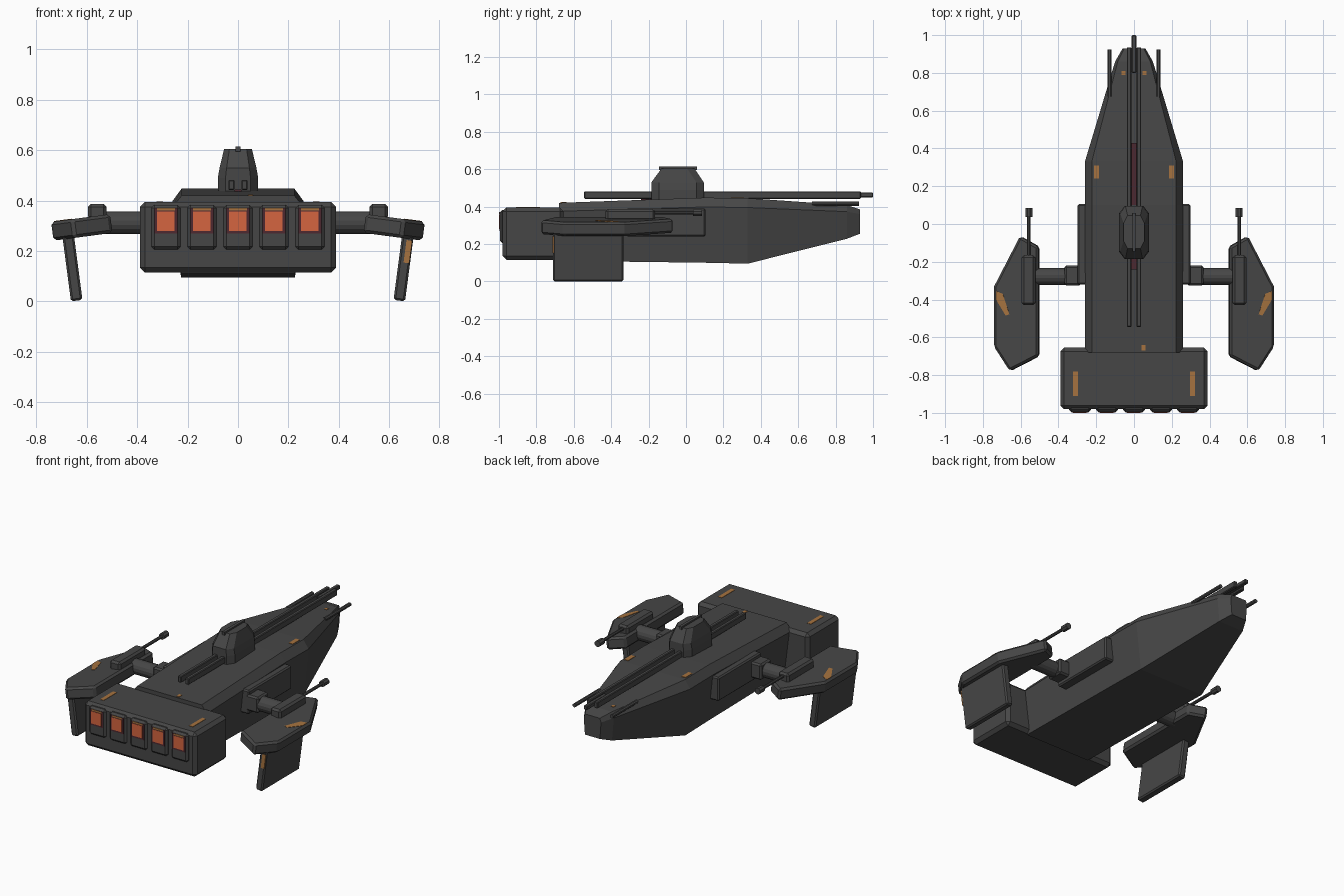
import bpy, bmesh, math
from mathutils import Matrix, Vector

if "Cube" in bpy.data.objects:
    bpy.data.objects.remove(bpy.data.objects["Cube"])


def material(name, rgb):
    m = bpy.data.materials.new(name)
    m.diffuse_color = (*rgb, 1)
    m.use_nodes = True
    m.node_tree.nodes["Principled BSDF"].inputs["Base Color"].default_value = m.diffuse_color
    return m


GREY = material("dark_grey_hull", (0.062, 0.062, 0.062))
TAN = material("worn_tan_paint", (0.38, 0.17, 0.05))
GLOW = material("engine_orange", (0.66, 0.13, 0.05))
MAROON = material("dark_maroon", (0.075, 0.022, 0.03))


def finish(name, bm, mat, bevel=0, mirror=False, matrix=None):
    if matrix:
        bmesh.ops.transform(bm, matrix=matrix, verts=bm.verts)
    bmesh.ops.recalc_face_normals(bm, faces=bm.faces)
    me = bpy.data.meshes.new(name)
    bm.to_mesh(me)
    bm.free()
    me.materials.append(mat)
    ob = bpy.data.objects.new(name, me)
    bpy.context.collection.objects.link(ob)
    if bevel:
        b = ob.modifiers.new("bevel", 'BEVEL')
        b.width, b.segments = bevel, 1
        b.limit_method = 'ANGLE'
    if mirror:
        ob.modifiers.new("mirror", 'MIRROR')
    return ob


def loft(name, rings, mat, **kw):
    """Skin a list of equal-length rings and cap both ends."""
    bm = bmesh.new()
    vs = [[bm.verts.new(p) for p in ring] for ring in rings]
    n = len(vs[0])
    for a, b in zip(vs, vs[1:]):
        for i in range(n):
            j = (i + 1) % n
            bm.faces.new((a[i], a[j], b[j], b[i]))
    bm.faces.new(vs[0])
    bm.faces.new(vs[-1])
    return finish(name, bm, mat, **kw)


def prism(name, pts, z0, z1, mat, **kw):
    return loft(name, [[(x, y, z) for x, y in pts] for z in (z0, z1)], mat, **kw)


def box(name, x, y, z, mat=GREY, **kw):
    pts = [(x[0], y[0]), (x[1], y[0]), (x[1], y[1]), (x[0], y[1])]
    return prism(name, pts, z[0], z[1], mat, **kw)


def tube(name, start, end, r, sides=12, mat=GREY, **kw):
    a, b = Vector(start), Vector(end)
    rot = (b - a).to_track_quat('Z', 'Y')
    ring = [rot @ Vector((r * math.cos(t), r * math.sin(t), 0))
            for t in (2 * math.pi * (i + 0.5) / sides for i in range(sides))]
    return loft(name, [[a + p for p in ring], [b + p for p in ring]], mat, **kw)


# Main hull: y, half width, top, bottom, shoulder drop
sections = [(-0.68, 0.26, 0.42, 0.11, 0.045), (0.10, 0.26, 0.448, 0.10, 0.05),
            (0.33, 0.26, 0.445, 0.095, 0.05), (0.86, 0.10, 0.408, 0.228, 0.035),
            (0.93, 0.06, 0.385, 0.255, 0.025)]
loft("main_hull", [[(-0.86 * w, y, t), (0.86 * w, y, t), (w, y, t - d),
                    (0.87 * w, y, b), (-0.87 * w, y, b), (-w, y, t - d)]
                   for y, w, t, b, d in sections], GREY)

# Engine block with five exhausts
box("engine_block", (-0.39, 0.39), (-0.98, -0.655), (0.115, 0.395), bevel=0.02)
for i in range(5):
    x = (i - 2) * 0.143
    box(f"exhaust_frame_{i+1}", (x - 0.058, x + 0.058), (-0.995, -0.96), (0.205, 0.382), bevel=0.012)
    box(f"exhaust_rim_{i+1}", (x - 0.045, x + 0.045), (-0.998, -0.99), (0.27, 0.37), MAROON)
    box(f"exhaust_glow_{i+1}", (x - 0.036, x + 0.034), (-1.0, -0.993), (0.28, 0.357), GLOW)
    box(f"exhaust_mark_{i+1}", (x - 0.035, x + 0.035), (-0.9985, -0.991), (0.36, 0.37), TAN)

# Turret with sloped upper half and top ridge
rings = []
for z, w, y0, y1 in [(0.42, 0.08, -0.185, 0.095), (0.49, 0.08, -0.185, 0.095),
                     (0.53, 0.073, -0.185, 0.095), (0.605, 0.055, -0.13, 0.045)]:
    c = 0.62 * w
    rings.append([(-c, y0, z), (c, y0, z), (w, y0 + 0.04, z), (w, y1 - 0.04, z),
                  (c, y1, z), (-c, y1, z), (-w, y1 - 0.04, z), (-w, y0 + 0.04, z)])
loft("turret", rings, GREY)
box("turret_ridge", (-0.009, 0.009), (-0.145, 0.058), (0.595, 0.615))

# Twin rail cannon and centre muzzle
box("cannon_rail", (0.014, 0.038), (-0.545, 0.935), (0.442, 0.482), mirror=True, bevel=0.004)
box("cannon_muzzle", (-0.0125, 0.0125), (0.80, 1.0), (0.45, 0.476), bevel=0.004)
box("cannon_channel_front", (-0.013, 0.013), (0.10, 0.43), (0.443, 0.451), MAROON)
box("cannon_channel_back", (-0.013, 0.013), (-0.24, -0.17), (0.436, 0.444), MAROON)

# Nose guns
tube("nose_gun", (0.13, 0.675, 0.415), (0.13, 0.925, 0.415), 0.012, 8, mirror=True)
tube("nose_gun_mount", (0.13, 0.60, 0.413), (0.13, 0.69, 0.413), 0.007, 8, mirror=True)

# Side plates and arms
box("side_plate", (0.22, 0.30), (-0.32, 0.105), (0.24, 0.39), mirror=True, bevel=0.008)
box("arm_socket", (0.28, 0.368), (-0.325, -0.22), (0.265, 0.365), mirror=True, bevel=0.01)
tube("arm", (0.36, -0.278, 0.312), (0.53, -0.278, 0.312), 0.046, 16, mirror=True)

# Outrigger pods, tilted so the outer edge hangs lower
pivot = Matrix.Translation((0.62, 0, 0.293))
TILT = pivot @ Matrix.Rotation(math.radians(7.5), 4, 'Y') @ pivot.inverted()
prism("outrigger_pod", [(0.502, -0.12), (0.60, -0.065), (0.738, -0.33), (0.738, -0.65),
                        (0.655, -0.778), (0.502, -0.70)], 0.256, 0.331, GREY,
      bevel=0.012, mirror=True, matrix=TILT)
box("outrigger_fin", (0.655, 0.701), (-0.71, -0.335), (0.008, 0.27),
    bevel=0.008, mirror=True, matrix=TILT)
prism("pod_paint", [(0.655, -0.478), (0.675, -0.485), (0.726, -0.40), (0.726, -0.355), (0.69, -0.37)],
      0.327, 0.333, TAN, mirror=True, matrix=TILT)
box("fin_paint", (0.675, 0.698), (-0.713, -0.706), (0.16, 0.25), TAN, matrix=TILT)

# Pod guns
box("pod_gun_body", (0.522, 0.595), (-0.43, -0.165), (0.325, 0.387), mirror=True, bevel=0.012)
tube("pod_gun_barrel", (0.557, -0.18, 0.367), (0.557, 0.05, 0.367), 0.010, 8, mirror=True)
tube("pod_gun_muzzle", (0.557, 0.037, 0.367), (0.557, 0.085, 0.367), 0.020, 8, mirror=True)

# Worn paint patches on hull and engine block
box("block_paint", (0.297, 0.323), (-0.91, -0.78), (0.39, 0.397), TAN, mirror=True)
box("hull_paint", (0.185, 0.213), (0.24, 0.31), (0.442, 0.4485), TAN, mirror=True)
box("nose_paint", (0.045, 0.065), (0.79, 0.81), (0.408, 0.4145), TAN, mirror=True)
box("rear_paint", (0.04, 0.06), (-0.67, -0.64), (0.415, 0.4235), TAN)
